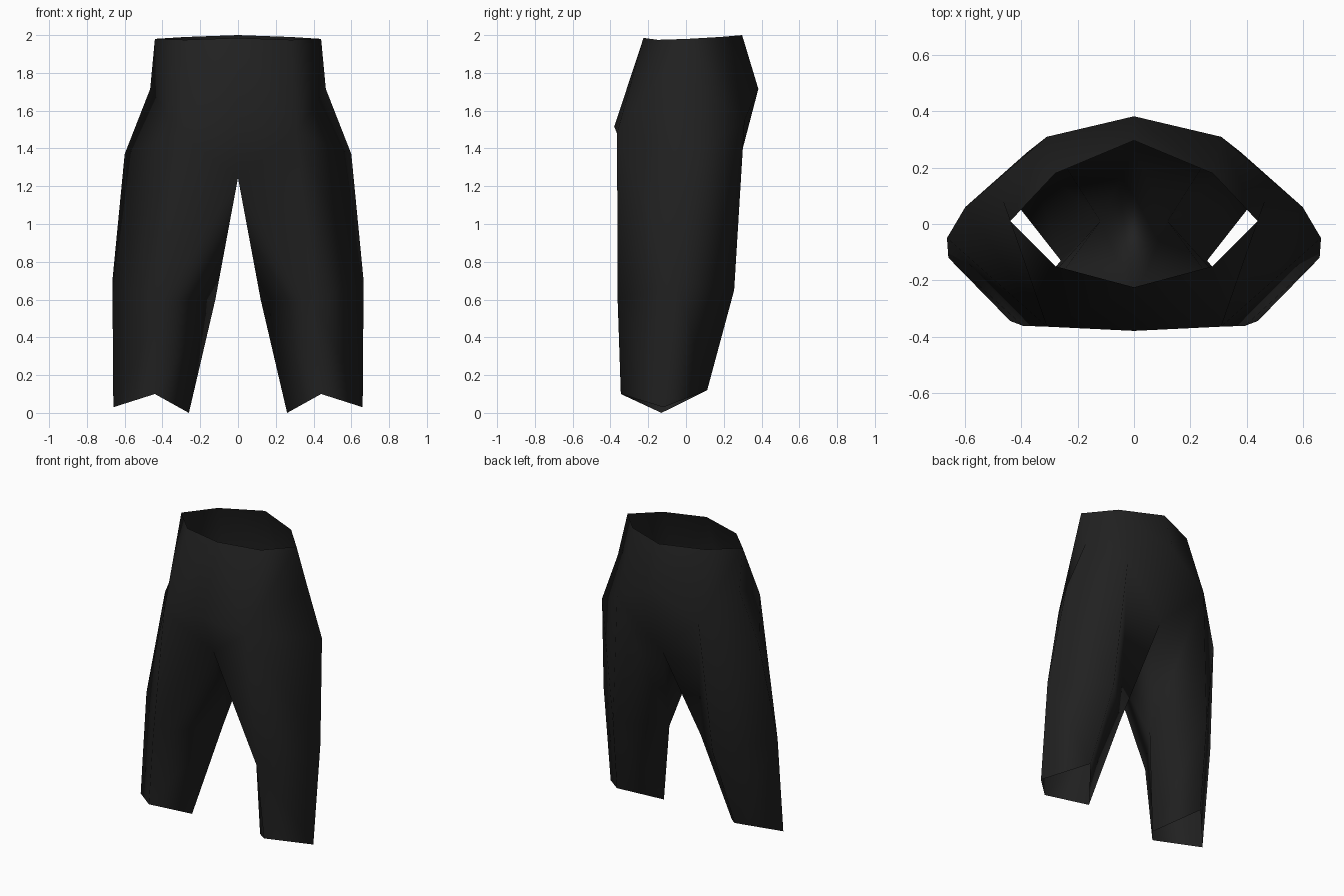
import bpy, bmesh

if "Cube" in bpy.data.objects:
    bpy.data.objects.remove(bpy.data.objects["Cube"])

# Single dark fabric colour
fabric = bpy.data.materials.new("black fabric")
fabric.diffuse_color = (0.015, 0.015, 0.015, 1)
fabric.use_nodes = True
fabric.node_tree.nodes["Principled BSDF"].inputs["Base Color"].default_value = fabric.diffuse_color

bm = bmesh.new()


def ring(*points):
    return [bm.verts.new(p) for p in points]


def bridge(a, b):
    for i in range(len(a) - 1):
        bm.faces.new((a[i], b[i], b[i + 1], a[i + 1]))


# Right half of the waistband and hips, from centre front round to centre back
waist = ring((0, -0.225, 1.985), (0.28, -0.15, 1.975), (0.44, 0.01, 1.98),
             (0.28, 0.18, 1.99), (0, 0.297, 2.0))
hips = ring((0, -0.38, 1.515), (0.31, -0.365, 1.48), (0.465, 0.08, 1.715),
            (0.31, 0.31, 1.55), (0, 0.383, 1.715))
cf, front, side, back, cb = hips
bridge(waist[:2], hips[:2])
bridge(waist[2:], hips[2:])

# Crotch seam runs front to back; outer thigh joins the hip to the leg
seam_front, seam_back, outer = ring((0, -0.27, 1.245), (0, 0.26, 1.245), (0.60, 0.06, 1.37))

# Leg rings: inner, front, outer, back, inner; waist and hem stay open
knee = ring((0.12, 0.01, 0.60), (0.395, -0.362, 0.60),
            (0.665, -0.05, 0.70), (0.38, 0.255, 0.65))
hem = ring((0.26, -0.13, 0.0), (0.44, -0.345, 0.10),
           (0.66, -0.12, 0.03), (0.45, 0.112, 0.12))
for tri in ((waist[1], front, waist[2]), (waist[2], front, side),
            (front, outer, side), (side, outer, back),
            (cf, seam_front, front), (back, seam_back, cb),
            (front, seam_front, knee[1]), (seam_front, knee[0], knee[1]),
            (seam_front, seam_back, knee[0])):
    bm.faces.new(tri)
bridge([front, outer, back, seam_back], knee[1:] + knee[:1])
bridge(knee + knee[:1], hem + hem[:1])

# Mirror to the left half and weld the centre seam
copy = bmesh.ops.duplicate(bm, geom=bm.verts[:] + bm.edges[:] + bm.faces[:])["geom"]
for v in copy:
    if isinstance(v, bmesh.types.BMVert):
        v.co.x = -v.co.x
bmesh.ops.reverse_faces(bm, faces=[f for f in copy if isinstance(f, bmesh.types.BMFace)])
bmesh.ops.remove_doubles(bm, verts=bm.verts[:], dist=0.0005)
bmesh.ops.recalc_face_normals(bm, faces=bm.faces[:])
for f in bm.faces:
    f.smooth = True

mesh = bpy.data.meshes.new("trousers")
bm.to_mesh(mesh)
bm.free()
mesh.materials.append(fabric)
trousers = bpy.data.objects.new("trousers", mesh)
bpy.context.collection.objects.link(trousers)
